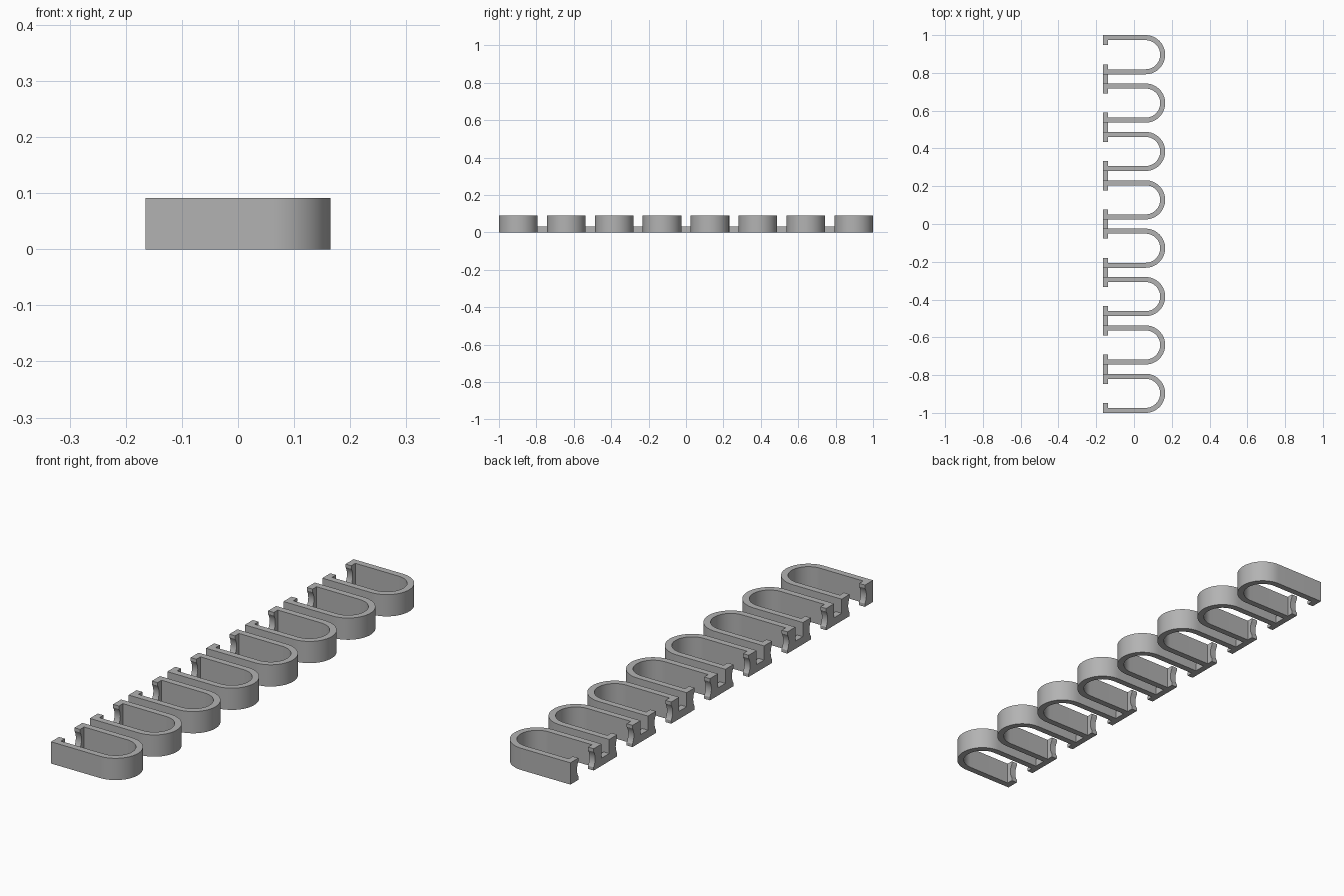
import bpy, bmesh, math
from mathutils import Matrix

cube = bpy.data.objects.get("Cube")
if cube:
    bpy.data.objects.remove(cube, do_unlink=True)

COUNT = 8
WIDTH, GAP = 0.207, 0.0491       # clip width and space between clips
PITCH = WIDTH + GAP
X0, X1 = -0.165, 0.165           # open end and rounded end
WALL, LIP, HEIGHT = 0.0265, 0.0265, 0.091
R_OUT = WIDTH / 2
R_IN = R_OUT - WALL
ARC_X = X1 - R_OUT
FIRST_Y = -1 + R_OUT

grey = bpy.data.materials.new("plain grey")
grey.use_nodes = True
colour = (0.45, 0.45, 0.45, 1)
grey.diffuse_color = colour
grey.node_tree.nodes["Principled BSDF"].inputs["Base Color"].default_value = colour


def make_object(name, bm):
    bmesh.ops.recalc_face_normals(bm, faces=bm.faces[:])
    mesh = bpy.data.meshes.new(name)
    bm.to_mesh(mesh)
    bm.free()
    mesh.materials.append(grey)
    obj = bpy.data.objects.new(name, mesh)
    bpy.context.collection.objects.link(obj)
    return obj


def prism(name, outline, height):
    """Extrude a closed plan outline upwards from the floor."""
    bm = bmesh.new()
    face = bm.faces.new([bm.verts.new((x, y, 0)) for x, y in outline])
    top = bmesh.ops.extrude_face_region(bm, geom=[face])["geom"]
    verts = [v for v in top if isinstance(v, bmesh.types.BMVert)]
    bmesh.ops.translate(bm, verts=verts, vec=(0, 0, height))
    return make_object(name, bm)


def repeat(obj, count):
    """Add a row of copies along y."""
    mod = obj.modifiers.new("row", 'ARRAY')
    mod.count = count
    mod.use_relative_offset = False
    mod.use_constant_offset = True
    mod.constant_offset_displace = (0, PITCH, 0)


def apply_all(obj):
    bpy.ops.object.select_all(action='DESELECT')
    bpy.context.view_layer.objects.active = obj
    obj.select_set(True)
    for mod in list(obj.modifiers):
        bpy.ops.object.modifier_apply(modifier=mod.name)
    bpy.ops.object.shade_smooth_by_angle(angle=math.radians(30))


def arc(radius, steps=32):
    angles = [-math.pi / 2 + math.pi * i / steps for i in range(steps + 1)]
    return [(ARC_X + radius * math.cos(a), radius * math.sin(a)) for a in angles]


# U-shaped clips with an inward lip at each open end
lip_y = R_IN - LIP
lip_x = X0 + LIP
outline = [(X0, -R_OUT)] + arc(R_OUT) + [(X0, R_OUT), (X0, lip_y), (lip_x, lip_y), (lip_x, R_IN)]
outline += arc(R_IN)[::-1] + [(lip_x, -R_IN), (lip_x, -lip_y), (X0, -lip_y)]
clips = prism("clips", outline, HEIGHT)
clips.location.y = FIRST_Y

# Round notch through the lips
bm = bmesh.new()
bmesh.ops.create_cone(bm, cap_ends=True, segments=64, radius1=0.06, radius2=0.06, depth=0.1,
                      matrix=Matrix.Translation((X0, FIRST_Y, HEIGHT / 2))
                      @ Matrix.Rotation(math.pi / 2, 4, 'Y'))
cutter = make_object("notch_cutter", bm)
cutter.hide_render = True
cut = clips.modifiers.new("notch", 'BOOLEAN')
cut.operation = 'DIFFERENCE'
cut.solver = 'EXACT'
cut.object = cutter
repeat(clips, COUNT)
bpy.context.view_layer.update()
apply_all(clips)
bpy.data.objects.remove(cutter, do_unlink=True)

# Low bridges joining neighbouring clips
links = prism("bridges", [(X0, 0), (lip_x, 0), (lip_x, GAP), (X0, GAP)], 0.032)
links.location.y = -1 + WIDTH
repeat(links, COUNT - 1)
apply_all(links)
